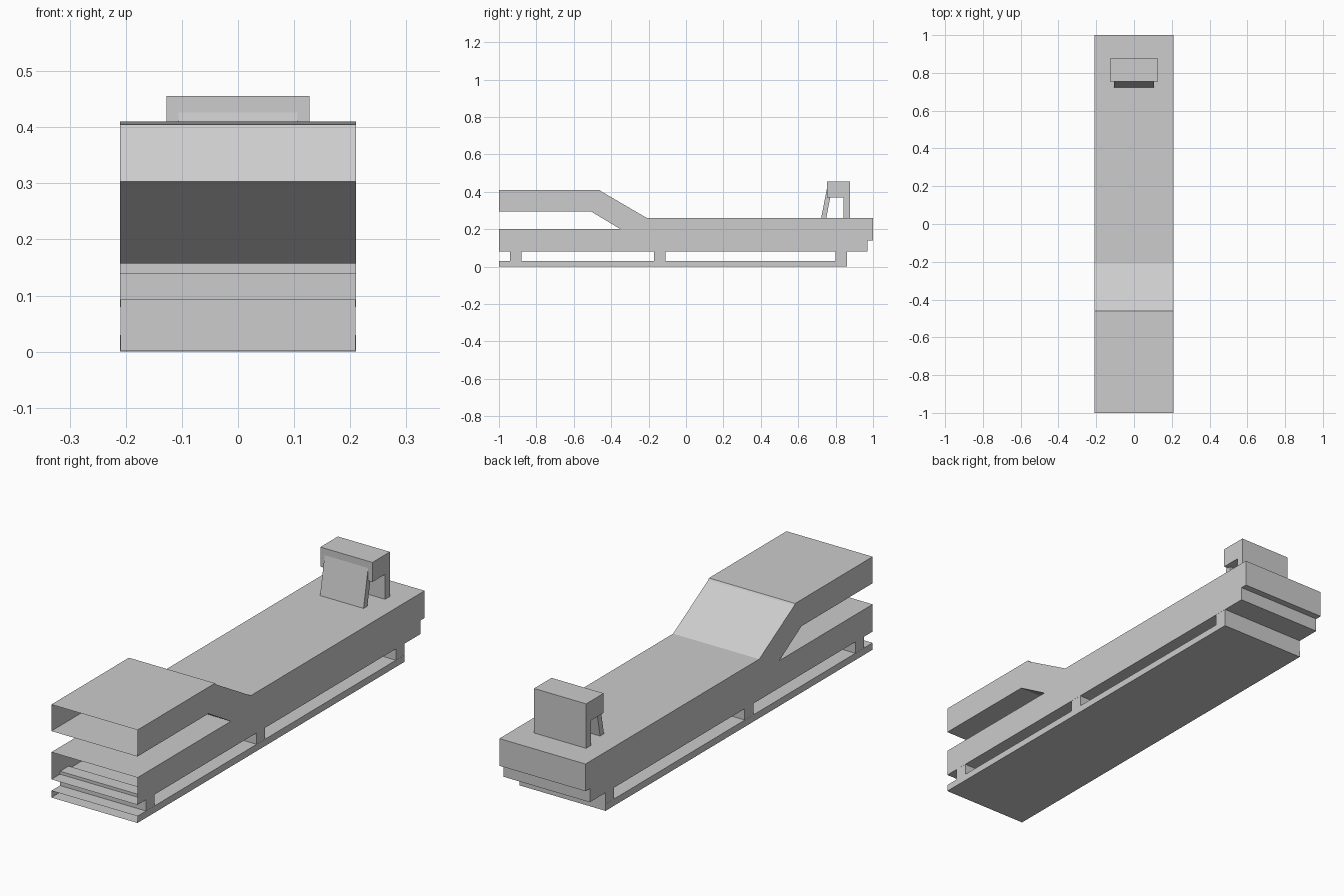
import bpy, bmesh

if "Cube" in bpy.data.objects:
    bpy.data.objects.remove(bpy.data.objects["Cube"])

W = 0.21  # half width of the hull

grey = bpy.data.materials.new("light_grey")
grey.diffuse_color = (0.604, 0.604, 0.604, 1)
grey.use_nodes = True
grey.node_tree.nodes["Principled BSDF"].inputs["Base Color"].default_value = grey.diffuse_color


def finish(name, bm):
    bmesh.ops.remove_doubles(bm, verts=bm.verts, dist=1e-5)
    bmesh.ops.recalc_face_normals(bm, faces=bm.faces)
    me = bpy.data.meshes.new(name)
    bm.to_mesh(me)
    bm.free()
    me.materials.append(grey)
    ob = bpy.data.objects.new(name, me)
    bpy.context.collection.objects.link(ob)
    return ob


def sweep(bm, path, w):
    """Stretch an open (y, z) path across the width."""
    for (y0, z0), (y1, z1) in zip(path, path[1:]):
        bm.faces.new([bm.verts.new(c) for c in
                      ((-w, y0, z0), (w, y0, z0), (w, y1, z1), (-w, y1, z1))])


def cap(bm, outline, w):
    """Close both sides with the (y, z) outline."""
    for x in (-w, w):
        bm.faces.new([bm.verts.new((x, y, z)) for y, z in outline])


def prism(name, outline, w):
    bm = bmesh.new()
    sweep(bm, outline + outline[:1], w)
    cap(bm, outline, w)
    return finish(name, bm)


def box(name, y0, y1, z0, z1, w):
    return prism(name, [(y0, z0), (y1, z0), (y1, z1), (y0, z1)], w)


# hull: hollow body with a raised front deck, open at the front end
shell = [(-1, 0.08), (0.97, 0.08), (0.97, 0.14), (1, 0.14), (1, 0.26),
         (-0.21, 0.26), (-0.455, 0.403), (-0.46, 0.41), (-1, 0.41)]
upper_floor = [(-1, 0.293), (-0.505, 0.293)]
lower_roof = [(-0.35, 0.2), (-1, 0.2)]
bm = bmesh.new()
for path in (shell, upper_floor, lower_roof):
    sweep(bm, path, W)
cap(bm, shell + upper_floor + lower_roof, W)
finish("hull", bm)

# sloped ramp block inside the hull
bm = bmesh.new()
sweep(bm, [(-0.46, 0.405), (-0.522, 0.303), (-0.505, 0.293), (-0.35, 0.2),
           (-0.28, 0.157), (-0.218, 0.26)], W)
finish("ramp", bm)

# base plate: thin hollow slab, open at the front end
plate = [(-1, 0.03), (0.86, 0.03), (0.86, 0), (-1, 0)]
bm = bmesh.new()
sweep(bm, plate, W)
cap(bm, plate, W)
finish("base_plate", bm)

# posts between base plate and hull
for i, y in enumerate((-0.94, -0.17, 0.80)):
    box(f"post_{i + 1}", y, y + 0.06, 0.002, 0.093, W - 0.0005)

# rear stand: head block, rear leg and leaning front panel
box("stand_head", 0.755, 0.877, 0.37, 0.456, 0.127)
box("stand_rear_leg", 0.843, 0.877, 0.26, 0.37, 0.127)
prism("stand_front_panel",
      [(0.722, 0.255), (0.749, 0.255), (0.782, 0.425), (0.756, 0.431)], 0.106)
